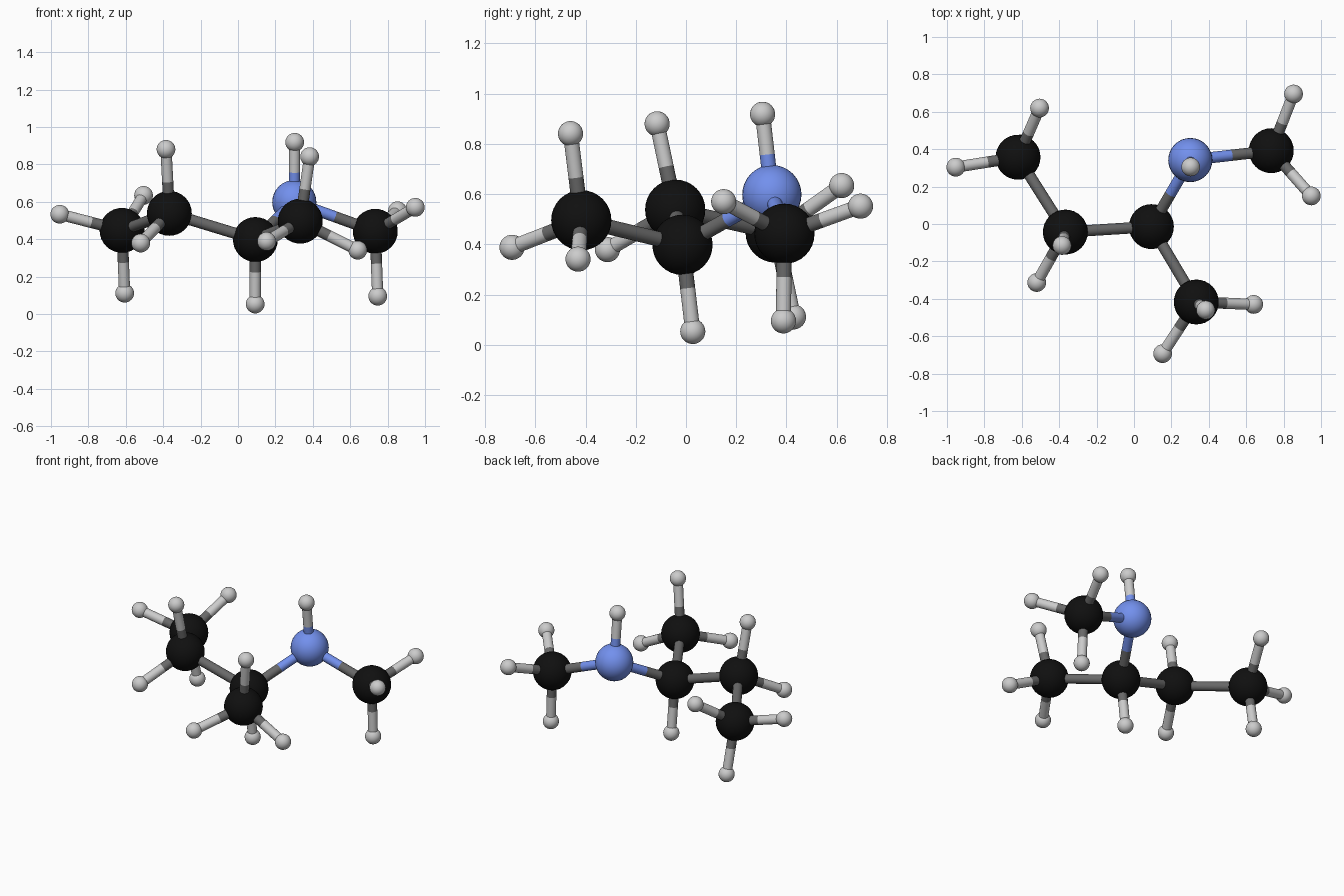
import bpy
from mathutils import Vector

if "Cube" in bpy.data.objects:
    bpy.data.objects.remove(bpy.data.objects["Cube"])


def material(name, color):
    m = bpy.data.materials.new(name)
    m.diffuse_color = (*color, 1)
    m.use_nodes = True
    m.node_tree.nodes["Principled BSDF"].inputs["Base Color"].default_value = m.diffuse_color
    return m


# element: radius, atom material, bond material
black = material("carbon_black", (0.005, 0.005, 0.005))
dark = material("carbon_bond_grey", (0.14, 0.14, 0.14))
blue = material("nitrogen_blue", (0.17, 0.28, 0.85))
STYLE = {
    "carbon": (0.12, black, dark),
    "nitrogen": (0.118, blue, blue),
    "hydrogen": (0.05, None, None),
}
BOND_RADIUS = 0.03


def finish(name, mat):
    ob = bpy.context.object
    ob.name = name
    if mat:
        ob.data.materials.append(mat)
    bpy.ops.object.shade_smooth_by_angle()


def atom(kind, name, pos):
    radius, mat, _ = STYLE[kind]
    bpy.ops.mesh.primitive_uv_sphere_add(segments=32, ring_count=16, radius=radius, location=pos)
    finish(name, mat)


def half_bond(kind, name, start, end):
    d = end - start
    bpy.ops.mesh.primitive_cylinder_add(
        vertices=24, radius=BOND_RADIUS, depth=d.length, location=(start + end) / 2,
        rotation=d.to_track_quat('Z', 'Y').to_euler())
    finish(name, STYLE[kind][2])


# each bond is two halves, coloured by the atom at its end
def bond(kind_a, a, kind_b, b, name):
    a, b = Vector(a), Vector(b)
    mid = (a + b) / 2
    half_bond(kind_a, name + "_bond_near", a, mid)
    half_bond(kind_b, name + "_bond_far", mid, b)


# heavy atoms, each with its hydrogens
ATOMS = {
    "end_carbon": ("carbon", (-0.62, 0.357, 0.447),
                   [(-0.953, 0.304, 0.533), (-0.505, 0.62, 0.634), (-0.606, 0.428, 0.111)]),
    "chain_carbon": ("carbon", (-0.367, -0.043, 0.538),
                     [(-0.385, -0.115, 0.88), (-0.52, -0.313, 0.379)]),
    "centre_carbon": ("carbon", (0.093, -0.014, 0.398), [(0.092, 0.027, 0.053)]),
    "branch_carbon": ("carbon", (0.333, -0.417, 0.496),
                      [(0.383, -0.46, 0.841), (0.64, -0.43, 0.341), (0.153, -0.693, 0.388)]),
    "nitrogen": ("nitrogen", (0.301, 0.342, 0.598), [(0.303, 0.305, 0.918)]),
    "amine_carbon": ("carbon", (0.734, 0.392, 0.442),
                     [(0.853, 0.695, 0.552), (0.948, 0.15, 0.57), (0.747, 0.388, 0.095)]),
}
for name, (kind, pos, hydrogens) in ATOMS.items():
    atom(kind, name, pos)
    for i, h in enumerate(hydrogens, 1):
        h_name = f"{name}_hydrogen_{i}"
        atom("hydrogen", h_name, h)
        bond(kind, pos, "hydrogen", h, h_name)

# skeleton bonds
for a, b in [("end_carbon", "chain_carbon"), ("chain_carbon", "centre_carbon"),
             ("centre_carbon", "branch_carbon"), ("centre_carbon", "nitrogen"),
             ("nitrogen", "amine_carbon")]:
    bond(*ATOMS[a][:2], *ATOMS[b][:2], f"{a}_to_{b}")
